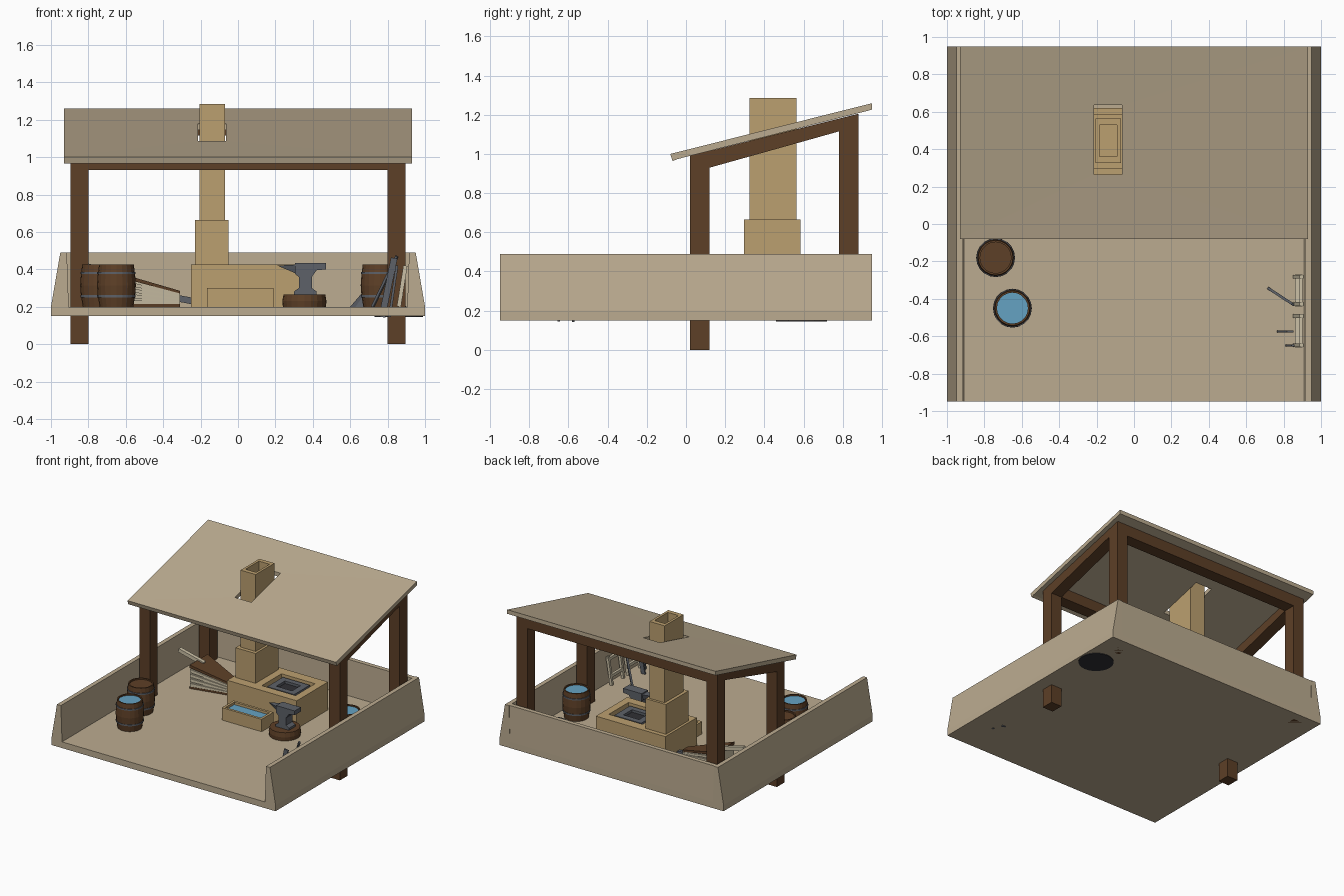
import bpy, bmesh, math
from mathutils import Vector

if "Cube" in bpy.data.objects:
    bpy.data.objects.remove(bpy.data.objects["Cube"])


def mat(name, c):
    m = bpy.data.materials.new(name)
    m.diffuse_color = (*c, 1)
    m.use_nodes = True
    m.node_tree.nodes["Principled BSDF"].inputs["Base Color"].default_value = m.diffuse_color
    return m


STONE = mat("pale_stone", (0.50, 0.41, 0.28))
BRICK = mat("tan_brick", (0.50, 0.35, 0.16))
WOOD = mat("dark_wood", (0.11, 0.05, 0.02))
CREAM = mat("cream_wood", (0.60, 0.53, 0.38))
IRON = mat("iron", (0.11, 0.12, 0.14))
COAL = mat("coal", (0.03, 0.03, 0.035))
WATER = mat("water", (0.13, 0.36, 0.54))


def mesh(name, verts, faces, m):
    me = bpy.data.meshes.new(name)
    me.from_pydata(verts, [], faces)
    bm = bmesh.new()
    bm.from_mesh(me)
    bmesh.ops.recalc_face_normals(bm, faces=bm.faces)
    bm.to_mesh(me)
    bm.free()
    me.materials.append(m)
    ob = bpy.data.objects.new(name, me)
    bpy.context.collection.objects.link(ob)
    return ob


def prism(name, pts, axis, a, b, m):
    """Extrude a 2D profile along x (pts = y,z) or y (pts = x,z)."""
    put = (lambda p, t: (t, p[0], p[1])) if axis == 'x' else (lambda p, t: (p[0], t, p[1]))
    n = len(pts)
    v = [put(p, a) for p in pts] + [put(p, b) for p in pts]
    f = [list(range(n)), list(range(n, 2 * n))]
    f += [(i, (i + 1) % n, n + (i + 1) % n, n + i) for i in range(n)]
    return mesh(name, v, f, m)


def box(name, x0, x1, y0, y1, z0, z1, m):
    return prism(name, [(x0, z0), (x1, z0), (x1, z1), (x0, z1)], 'y', y0, y1, m)


def ring(name, outer, inner, z0, z1, m):
    """Rectangular slab with a rectangular hole; rects are x0,x1,y0,y1."""
    v = []
    for z in (z0, z1):
        for x0, x1, y0, y1 in (outer, inner):
            v += [(x0, y0, z), (x1, y0, z), (x1, y1, z), (x0, y1, z)]
    f = []
    for i in range(4):
        j = (i + 1) % 4
        f += [(i, j, 4 + j, 4 + i), (8 + i, 8 + j, 12 + j, 12 + i),
              (i, j, 8 + j, 8 + i), (4 + i, 4 + j, 12 + j, 12 + i)]
    return mesh(name, v, f, m)


def lathe(name, x, y, prof, m, n=20):
    """Turn an (r, z) profile round a vertical axis, with capped ends."""
    v = [(x + r * math.cos(2 * math.pi * i / n), y + r * math.sin(2 * math.pi * i / n), z)
         for r, z in prof for i in range(n)]
    f = [(k * n + i, k * n + (i + 1) % n, (k + 1) * n + (i + 1) % n, (k + 1) * n + i)
         for k in range(len(prof) - 1) for i in range(n)]
    f += [list(range(n)), list(range(len(v) - n, len(v)))]
    return mesh(name, v, f, m)


def bar(name, p, q, w, d, m):
    """Rectangular rod between two points."""
    p, q = Vector(p), Vector(q)
    ob = box(name, -w / 2, w / 2, -d / 2, d / 2, 0, (q - p).length, m)
    ob.location = p
    ob.rotation_euler = (q - p).to_track_quat('Z', 'Y').to_euler()
    return ob


# yard floor and battered walls
box("floor", -0.91, 0.91, -0.95, 0.95, 0.15, 0.2, STONE)
for s, side in ((-1, "left"), (1, "right")):
    prism(side + "_wall", [(s * x, z) for x, z in
          ((0.905, 0.15), (1, 0.15), (1, 0.2), (0.95, 0.49), (0.915, 0.49), (0.905, 0.2))],
          'y', -0.95, 0.95, STONE)
prism("back_wall", [(0.905, 0.2), (0.95, 0.2), (0.945, 0.49), (0.91, 0.49)], 'x', -0.95, 0.95, STONE)

# posts and beams
for s, side in ((-1, "left"), (1, "right")):
    x0, x1 = sorted((s * 0.8, s * 0.895))
    prism(side + "_front_post", [(0.02, 0), (0.12, 0), (0.12, 1.015), (0.02, 0.99)], 'x', x0, x1, WOOD)
    prism(side + "_back_post", [(0.78, 0.15), (0.88, 0.15), (0.88, 1.205), (0.78, 1.18)], 'x', x0, x1, WOOD)
    prism(side + "_rafter", [(0.12, 0.93), (0.78, 1.115), (0.78, 1.18), (0.12, 1.015)], 'x', x0, x1, WOOD)
prism("front_beam", [(0.02, 0.93), (0.12, 0.93), (0.12, 1.015), (0.02, 0.99)], 'x', -0.8, 0.8, WOOD)
prism("back_beam", [(0.78, 1.115), (0.88, 1.115), (0.88, 1.205), (0.78, 1.18)], 'x', -0.8, 0.8, WOOD)

# sloping roof with chimney opening
roof = ring("roof", (-0.93, 0.93, -0.07, 0.95), (-0.215, -0.065, 0.265, 0.635), 0, 0.033, STONE)
for v in roof.data.vertices:
    lean = -0.01 if v.co.z > 0.01 and v.co.y < 0 else 0
    v.co.z += 0.985 + 0.254 * v.co.y
    v.co.y += lean
prism("roof_front_lip", [(-0.08, 1.0), (-0.065, 0.965), (-0.035, 0.978)], 'x', -0.93, 0.93, STONE)

# forge hearth with recessed fire bed, and chimney
box("forge_base", -0.25, 0.37, 0.22, 0.62, 0.2, 0.385, BRICK)
ring("forge_rim", (-0.25, 0.37, 0.22, 0.62), (0.01, 0.31, 0.29, 0.54), 0.385, 0.425, BRICK)
ring("fire_grate", (0.04, 0.28, 0.315, 0.515), (0.09, 0.23, 0.36, 0.47), 0.385, 0.415, IRON)
box("fire_bed", 0.09, 0.23, 0.36, 0.47, 0.385, 0.395, COAL)
box("chimney_base", -0.23, -0.05, 0.295, 0.585, 0.42, 0.665, BRICK)
flue = ring("chimney", (-0.205, -0.07, 0.325, 0.565), (-0.185, -0.09, 0.36, 0.53), 0.665, 1.285, BRICK)

# quench trough in front of the forge
ring("trough", (-0.165, 0.19, 0.03, 0.18), (-0.145, 0.17, 0.05, 0.16), 0.2, 0.3, BRICK)
box("trough_water", -0.145, 0.17, 0.05, 0.16, 0.21, 0.28, WATER)

# barrels
for i, (x, y, top) in enumerate(((-0.74, -0.18, WOOD), (-0.65, -0.45, WATER), (0.76, 0.31, WATER))):
    n = "barrel_%d" % (i + 1)
    lathe(n, x, y, [(0.09, 0.2), (0.1, 0.26), (0.104, 0.315), (0.1, 0.37), (0.093, 0.425),
                    (0.083, 0.425), (0.083, 0.41)], WOOD)
    lathe(n + "_top", x, y, [(0.083, 0.405), (0.083, 0.414)], top)
    for z in (0.25, 0.375):
        lathe(n + "_hoop", x, y, [(0.1, z), (0.103, z), (0.103, z + 0.012), (0.1, z + 0.012)], IRON)

# anvil on its stump
lathe("anvil_stump", 0.355, 0.09, [(0.115, 0.2), (0.118, 0.23), (0.112, 0.265)], WOOD)
prism("anvil", [(0.3, 0.265), (0.42, 0.265), (0.42, 0.282), (0.395, 0.3), (0.395, 0.36),
                (0.42, 0.395), (0.47, 0.4), (0.47, 0.435), (0.305, 0.435), (0.305, 0.375),
                (0.325, 0.36), (0.325, 0.3), (0.3, 0.282)], 'y', 0.05, 0.13, IRON)
mesh("anvil_horn", [(0.21, 0.09, 0.42), (0.305, 0.055, 0.425), (0.305, 0.125, 0.425),
                    (0.305, 0.11, 0.38), (0.305, 0.07, 0.38)],
     [(0, 1, 2), (0, 2, 3), (0, 3, 4), (0, 4, 1), (1, 2, 3, 4)], IRON)


# bellows: pleated body between two tapering boards
def wedge(name, za0, za1, zb0, zb1, w, m):
    v = [(x, 0.455 + s * hw, z) for x, hw, zs in ((-0.67, 0.115 * w, (za0, za1)), (-0.31, 0.035 * w, (zb0, zb1)))
         for z in zs for s in (-1, 1)]
    return mesh(name, v, [(0, 1, 3, 2), (4, 5, 7, 6), (0, 1, 5, 4), (2, 3, 7, 6), (0, 2, 6, 4), (1, 3, 7, 5)], m)


wedge("bellows_lower_board", 0.2, 0.215, 0.2, 0.215, 1, WOOD)
for i in range(4):
    a, b = 0.215 + i * 0.038, 0.215 + i * 0.014
    for k, w in enumerate((0.98, 0.88)):
        wedge("bellows_pleat", a + k * 0.026, a + 0.026 + k * 0.012, b + k * 0.009, b + 0.009 + k * 0.005, w, CREAM)
wedge("bellows_upper_board", 0.367, 0.39, 0.271, 0.285, 1, WOOD)
bar("bellows_handle", (-0.84, 0.455, 0.425), (-0.62, 0.455, 0.372), 0.03, 0.03, CREAM)
bar("bellows_nozzle", (-0.32, 0.455, 0.245), (-0.24, 0.455, 0.23), 0.035, 0.035, IRON)

# tool racks leaning on the right wall
for y0, y1 in ((-0.44, -0.27), (-0.66, -0.48)):
    for y in (y0 + 0.012, y1 - 0.012):
        bar("rack_upright", (0.86, y, 0.2), (0.895, y, 0.42), 0.02, 0.022, CREAM)
    for z in (0.27, 0.4):
        x = 0.86 + (z - 0.2) * 0.16
        box("rack_rail", x - 0.01, x + 0.01, y0, y1, z - 0.012, z + 0.012, CREAM)

# leaning tools
bar("poker", (0.72, -0.345, 0.2), (0.85, -0.43, 0.47), 0.014, 0.014, IRON)
bar("tongs", (0.77, -0.575, 0.145), (0.835, -0.575, 0.46), 0.012, 0.035, IRON)
bar("rod", (0.81, -0.65, 0.145), (0.85, -0.65, 0.42), 0.012, 0.014, IRON)

# coal heap behind the right barrel, with its sunken base
lathe("coal_base", 0.86, 0.59, [(0.13, 0.145), (0.13, 0.19)], COAL, 24)
lathe("coal_heap", 0.75, 0.6, [(0.15, 0.2), (0.09, 0.27), (0.02, 0.3)], IRON, 10)
